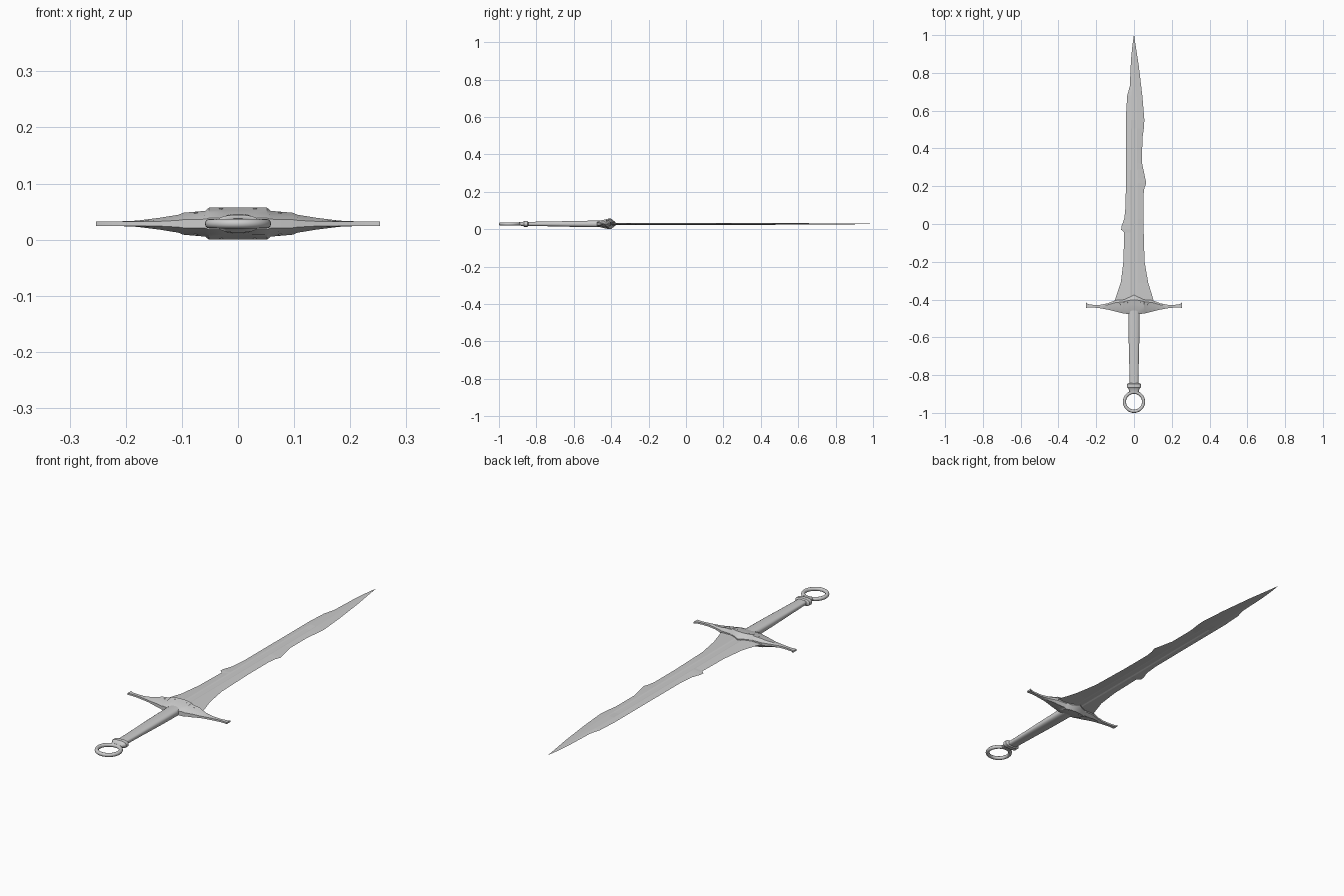
import bpy, bmesh, math

if "Cube" in bpy.data.objects:
    bpy.data.objects.remove(bpy.data.objects["Cube"])

ZC = 0.0285  # mid-plane height of the sword


def loft(name, rings, smooth=None):
    """Bridge equal-length closed rings and cap both ends."""
    bm = bmesh.new()
    vs = [[bm.verts.new((x, y, z + ZC)) for x, y, z in r] for r in rings]
    n = len(vs[0])
    for a, b in zip(vs, vs[1:]):
        for i in range(n):
            j = (i + 1) % n
            bm.faces.new((a[i], a[j], b[j], b[i]))
    bm.faces.new(vs[0])
    bm.faces.new(vs[-1])
    bmesh.ops.remove_doubles(bm, verts=bm.verts, dist=1e-5)
    bmesh.ops.recalc_face_normals(bm, faces=bm.faces)
    me = bpy.data.meshes.new(name)
    bm.to_mesh(me)
    bm.free()
    ob = bpy.data.objects.new(name, me)
    bpy.context.collection.objects.link(ob)
    if smooth:
        finish(ob, smooth)
    return ob


def finish(ob, angle):
    bpy.ops.object.select_all(action='DESELECT')
    ob.select_set(True)
    bpy.context.view_layer.objects.active = ob
    bpy.ops.object.shade_smooth_by_angle(angle=math.radians(angle))


def interp(table, t):
    for (a, p), (b, q) in zip(table, table[1:]):
        if a <= t <= b:
            return p + (q - p) * (t - a) / (b - a)
    return table[-1][1]


# Blade: notched, uneven edges given as (y, x)
right = [(-.42, .107), (-.385, .098), (-.31, .075), (-.2, .056), (0, .050), (.15, .050),
         (.19, .055), (.217, .065), (.24, .060), (.32, .043), (.45, .044), (.505, .052),
         (.55, .055), (.68, .044), (.84, .025), (.93, .011), (1, .0006)]
left = [(-.42, -.108), (-.385, -.095), (-.31, -.070), (-.2, -.056), (-.045, -.052),
        (-.03, -.068), (-.012, -.066), (.03, -.051), (.1, -.044), (.29, -.043), (.58, -.042),
        (.68, -.036), (.73, -.022), (.87, -.016), (.95, -.008), (1, -.0006)]
rings = []
for y in sorted({p[0] for p in right} | {p[0] for p in left}):
    xl, xr = interp(left, y), interp(right, y)
    h = interp([(-.42, .0055), (.5, .0045), (.9, .002), (1, .0006)], y)
    w = min(.018, .4 * -xl, .4 * xr)
    groove = h * (.55 if y < .53 else 1.0)   # fuller runs out near the tip
    rings.append([(xl, y, 0), (-w, y, h), (-w * .6, y, groove), (w * .6, y, groove), (w, y, h),
                  (xr, y, 0), (w, y, -h), (w * .6, y, -groove), (-w * .6, y, -groove), (-w, y, -h)])
loft("blade", rings)

# Guard: x, rear y, thickest y, front y, half height
half = [(0, -.478, -.402, -.376, .0285), (.025, -.477, -.404, -.388, .0285),
        (.052, -.474, -.411, -.400, .0285), (.058, -.473, -.412, -.401, .0230),
        (.098, -.463, -.416, -.404, .0195), (.106, -.461, -.418, -.407, .0160),
        (.14, -.453, -.428, -.420, .0105), (.18, -.446, -.434, -.428, .0055),
        (.215, -.442, -.434, -.428, .0040), (.243, -.442, -.432, -.424, .0037),
        (.253, -.444, -.430, -.416, .0037)]
stations = [(-x, *r) for x, *r in half[:0:-1]] + half
rings = []
for x, y0, ym, y1, h in stations:
    d = ym - y0
    k = interp([(0, .3), (.14, .4), (.2, 1), (.26, 1)], abs(x))
    prof = [(y0, h * max(k, .35)), (y0 + d * .3, h * max(k, .66)),
            (y0 + d * .7, h * max(k, .85)), (ym, h), (y1, h * k)]
    rings.append([(x, y, z) for y, z in prof] + [(x, y, -z) for y, z in prof[::-1]])
loft("guard", rings, 30)

# Guard rivets on both faces
for side in (-1, 1):
    for x, y, z in ((-.075, -.425, .019), (-.03, -.415, .026), (.03, -.415, .026), (.075, -.425, .019)):
        bpy.ops.mesh.primitive_uv_sphere_add(segments=10, ring_count=6, radius=.004,
                                             location=(x, y, ZC + side * z))
        rivet = bpy.context.object
        rivet.name = "guard_rivet"
        rivet.scale.z = .5
        finish(rivet, 40)


def oval(y, rx, rz, n=16, power=.7):
    """Rounded-box cross-section across the handle."""
    out = []
    for i in range(n):
        a = 2 * math.pi * (i + .5) / n
        c, s = math.cos(a), math.sin(a)
        out.append((rx * math.copysign(abs(c) ** power, c), y, rz * math.copysign(abs(s) ** power, s)))
    return out


# Handle, collar and ring pommel
loft("grip", [oval(-.45, .031, .018), oval(-.50, .030, .0175), oval(-.60, .029, .016),
              oval(-.72, .026, .013), oval(-.85, .023, .011)], 40)
loft("collar", [oval(-.843, .030, .011), oval(-.848, .037, .0155), oval(-.866, .037, .0155),
                oval(-.871, .030, .011), oval(-.892, .024, .009)], 40)
bpy.ops.mesh.primitive_torus_add(major_radius=.0505, minor_radius=.0085, major_segments=40,
                                 minor_segments=12, location=(0, -.941, ZC))
bpy.context.object.name = "pommel_ring"
finish(bpy.context.object, 60)
